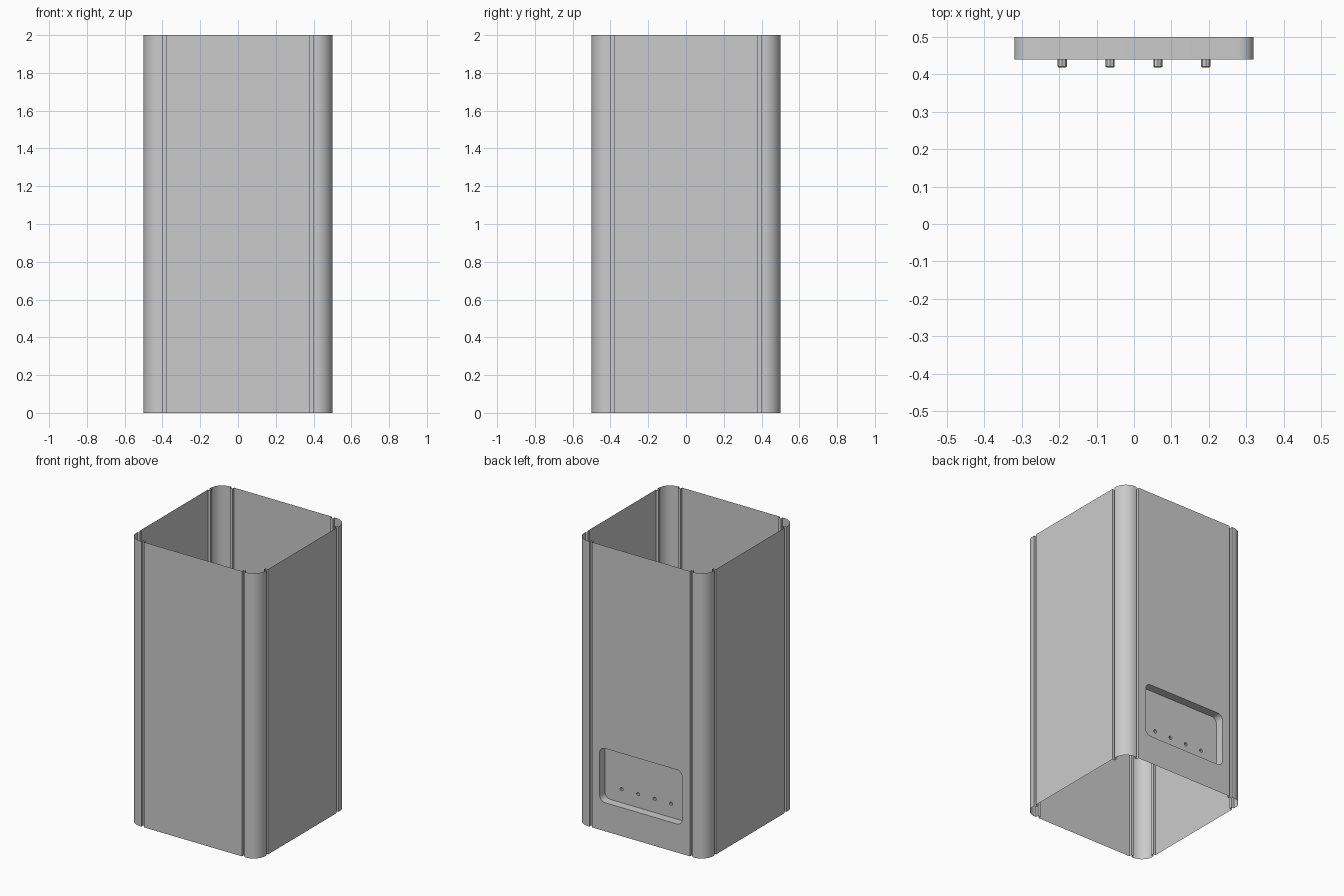
import bpy, bmesh
from math import sin, cos, pi, radians
from mathutils import Matrix, Vector

if "Cube" in bpy.data.objects:
    bpy.data.objects.remove(bpy.data.objects["Cube"])

H, A = 2.0, 0.5                    # height, half width
R = 0.09                           # corner radius
G0, G1, GD = 0.38, 0.40, 0.02      # groove edges and depth
PX, PZ0, PZ1, PR = 0.32, 0.20, 0.58, 0.04   # recess outline
FLOOR_Y, HOLE_END, HOLE_R, HOLE_Z = 0.44, 0.418, 0.0125, 0.295
HOLES = [-0.192, -0.064, 0.064, 0.192]


def finish(name, bm, facing):
    """Orient normals so the frontmost face looks along facing * y."""
    bmesh.ops.recalc_face_normals(bm, faces=bm.faces)
    bm.normal_update()
    probe = min(bm.faces, key=lambda f: (f.calc_center_median().y - 0.01 * abs(f.normal.y)))
    if probe.normal.y * facing < 0:
        bmesh.ops.reverse_faces(bm, faces=bm.faces)
    me = bpy.data.meshes.new(name)
    bm.to_mesh(me)
    bm.free()
    ob = bpy.data.objects.new(name, me)
    bpy.context.collection.objects.link(ob)
    bpy.ops.object.select_all(action='DESELECT')
    ob.select_set(True)
    bpy.context.view_layer.objects.active = ob
    bpy.ops.object.shade_smooth_by_angle(angle=radians(35))
    return ob


def ring(bm, pts):
    return [bm.verts.new(p) for p in pts]


def loop_edges(bm, vs):
    return [bm.edges.get((a, b)) or bm.edges.new((a, b))
            for a, b in zip(vs, vs[1:] + vs[:1])]


def bridge(bm, lo, hi, skip=()):
    n = len(lo)
    for i in range(n):
        if i not in skip:
            j = (i + 1) % n
            bm.faces.new((lo[i], lo[j], hi[j], hi[i]))


def fill(bm, loops):
    edges = [e for vs in loops for e in loop_edges(bm, vs)]
    bmesh.ops.triangle_fill(bm, edges=edges, use_beauty=True, normal=(0, 1, 0))


def recess_outline(y, seg=6):
    pts = []
    corners = [(PX - PR, PZ0 + PR), (PX - PR, PZ1 - PR),
               (-PX + PR, PZ1 - PR), (-PX + PR, PZ0 + PR)]
    for k, (cx, cz) in enumerate(corners):
        for s in range(seg + 1):
            a = (k - 1) * pi / 2 + s / seg * pi / 2
            pts.append((cx + PR * cos(a), y, cz + PR * sin(a)))
    return pts


def circle(x, y, r, n=8):
    return [(x + r * cos(2 * pi * i / n), y, HOLE_Z + r * sin(2 * pi * i / n))
            for i in range(n)]


# Outer sleeve: one grooved side plus one round corner, repeated four times
side = [(-G1, -A), (-G1, -A + GD), (-G0, -A + GD), (-G0, -A),
        (G0, -A), (G0, -A + GD), (G1, -A + GD), (G1, -A)]
side += [(A - R + R * sin(t), -A + R - R * cos(t))
         for t in [i / 10 * pi / 2 for i in range(11)]]
profile = []
for k in range(4):
    rot = Matrix.Rotation(k * pi / 2, 3, 'Z')
    profile += [rot @ Vector((x, y, 0)) for x, y in side]

bm = bmesh.new()
low = ring(bm, profile)
high = ring(bm, [p + Vector((0, 0, H)) for p in profile])
b = 2 * len(side) + 3              # the back panel span
bridge(bm, low, high, skip=(b,))
# Back panel with the recess opening
fill(bm, [[low[b], low[b + 1], high[b + 1], high[b]], ring(bm, recess_outline(A))])
finish("outer_sleeve", bm, -1)

# Recess: rounded walls and a floor pierced by four holes
bm = bmesh.new()
rim = ring(bm, recess_outline(A))
base = ring(bm, recess_outline(FLOOR_Y))
bridge(bm, rim, base)
fill(bm, [base] + [ring(bm, circle(x, FLOOR_Y, HOLE_R)) for x in HOLES])
finish("back_recess", bm, 1)

# Small blind screw holes behind the recess floor
for i, x in enumerate(HOLES):
    bm = bmesh.new()
    a = ring(bm, circle(x, FLOOR_Y, HOLE_R))
    c = ring(bm, circle(x, HOLE_END + 0.003, HOLE_R))
    d = ring(bm, circle(x, HOLE_END, HOLE_R * 0.7))
    bridge(bm, a, c)
    bridge(bm, c, d)
    bm.faces.new(d)
    finish(f"screw_hole_{i + 1}", bm, 1)
